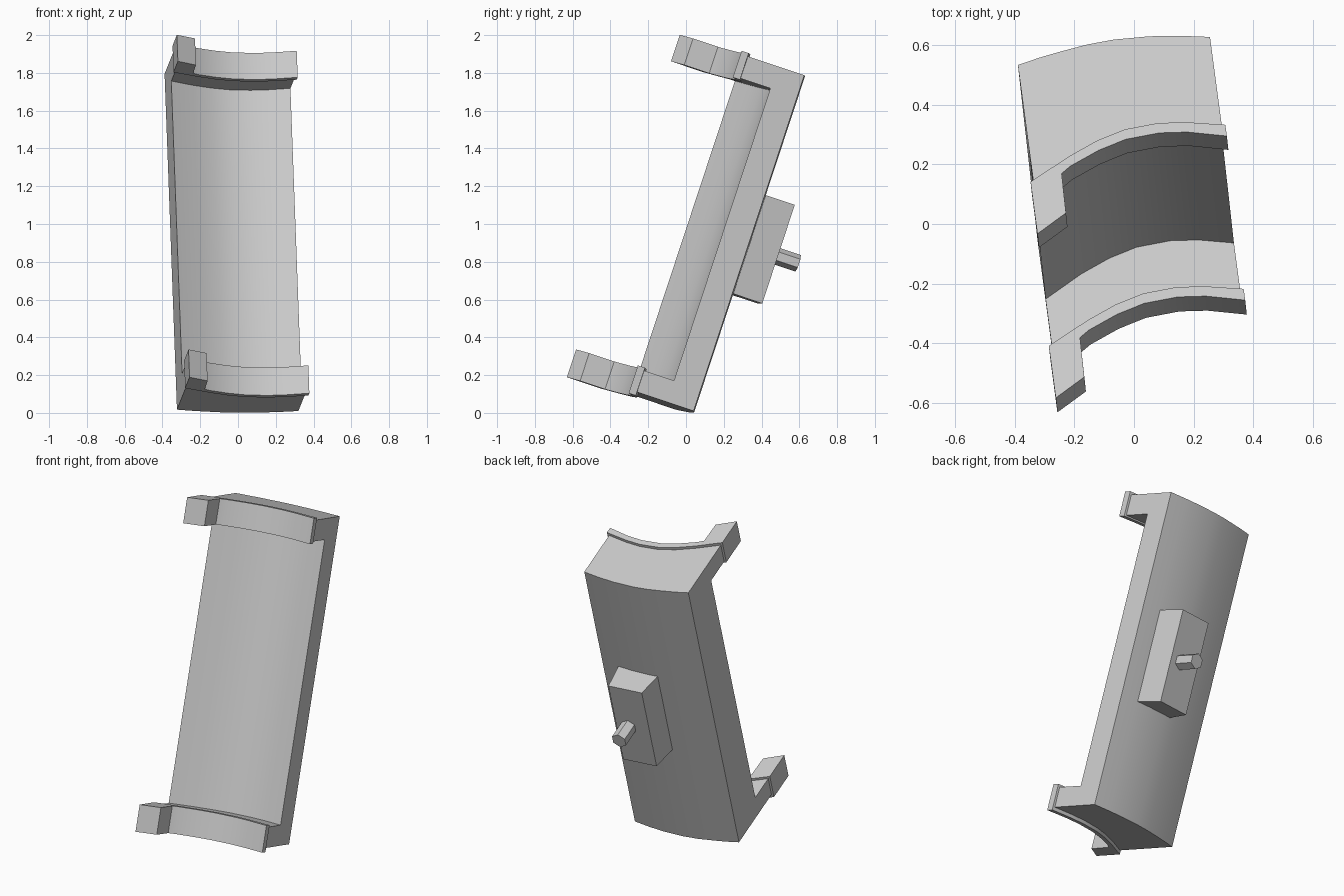
import bpy, bmesh, math
from mathutils import Vector, Matrix

if "Cube" in bpy.data.objects:
    bpy.data.objects.remove(bpy.data.objects["Cube"])

# Tilted frame: side (c), forward (d), along the length (a)
along = Vector((-0.035, 0.313, 0.949)).normalized()
side = Vector((0.99, 0.13, -0.006))
side = (side - along * side.dot(along)).normalized()
fwd = side.cross(along).normalized()
if fwd.y > 0:
    fwd = -fwd
ORIGIN = Vector((0.32, 0.04, 0.01))


def place(c, d, a):
    return ORIGIN + side * c + fwd * d + along * a


def finish(name, bm):
    bmesh.ops.recalc_face_normals(bm, faces=bm.faces)
    mesh = bpy.data.meshes.new(name)
    bm.to_mesh(mesh)
    bm.free()
    obj = bpy.data.objects.new(name, mesh)
    bpy.context.collection.objects.link(obj)
    bpy.ops.object.select_all(action='DESELECT')
    obj.select_set(True)
    bpy.context.view_layer.objects.active = obj
    bpy.ops.object.shade_smooth_by_angle(angle=math.radians(35))
    return obj


def extrude(name, section, a0, a1):
    """Extrude a (c, d) outline along the length."""
    bm = bmesh.new()
    lo = [bm.verts.new(place(c, d, a0)) for c, d in section]
    hi = [bm.verts.new(place(c, d, a1)) for c, d in section]
    n = len(section)
    caps = [bm.faces.new(lo), bm.faces.new(hi)]
    for i in range(n):
        j = (i + 1) % n
        bm.faces.new((lo[i], lo[j], hi[j], hi[i]))
    bmesh.ops.triangulate(bm, faces=caps)
    return finish(name, bm)


# Convex back and concave front curves of the cross-section
back = [(-0.65, 0.01), (-0.575, -0.006), (-0.50, -0.018), (-0.41, -0.03),
        (-0.32, -0.035), (-0.2, -0.03), (-0.1, -0.018), (0.0, 0.0)]
front = [(0.0, 0.32), (-0.117, 0.293), (-0.21, 0.283), (-0.325, 0.29),
         (-0.42, 0.316), (-0.52, 0.358), (-0.65, 0.43)]

# Trough wall between the ends
trough = [(c, d - 0.17) for c, d in front]
extrude("trough", back + trough, 0.12, 1.75)

# Raised ends, each with a thin curved rim and a forward prong on the left
rim_front = [(c, d + 0.035) for c, d in front[1:-1]]
rim = ([(-0.66, 0.43)] + front[-2:0:-1] + [(0.012, 0.32), (0.012, 0.36)] + rim_front
       + [(-0.553, 0.415), (-0.556, 0.555), (-0.66, 0.615)])
for label, a0, a1, r0, r1 in (("lower", 0.0, 0.12, -0.02, 0.135),
                              ("upper", 1.75, 1.873, 1.742, 1.89)):
    extrude(label + "_end", back + front, a0, a1)
    extrude(label + "_rim", rim, r0, r1)

# Block on the back
extrude("back_block", [(-0.37, 0.0), (-0.34, -0.185), (-0.13, -0.185), (-0.11, 0.0)], 0.66, 1.21)

# Peg on the block
bm = bmesh.new()
frame = Matrix((side, along, fwd)).transposed().to_4x4()
frame.translation = place(-0.21, -0.235, 0.925)
bmesh.ops.create_cone(bm, cap_ends=True, segments=6, radius1=0.046, radius2=0.046,
                      depth=0.15, matrix=frame)
finish("peg", bm)
